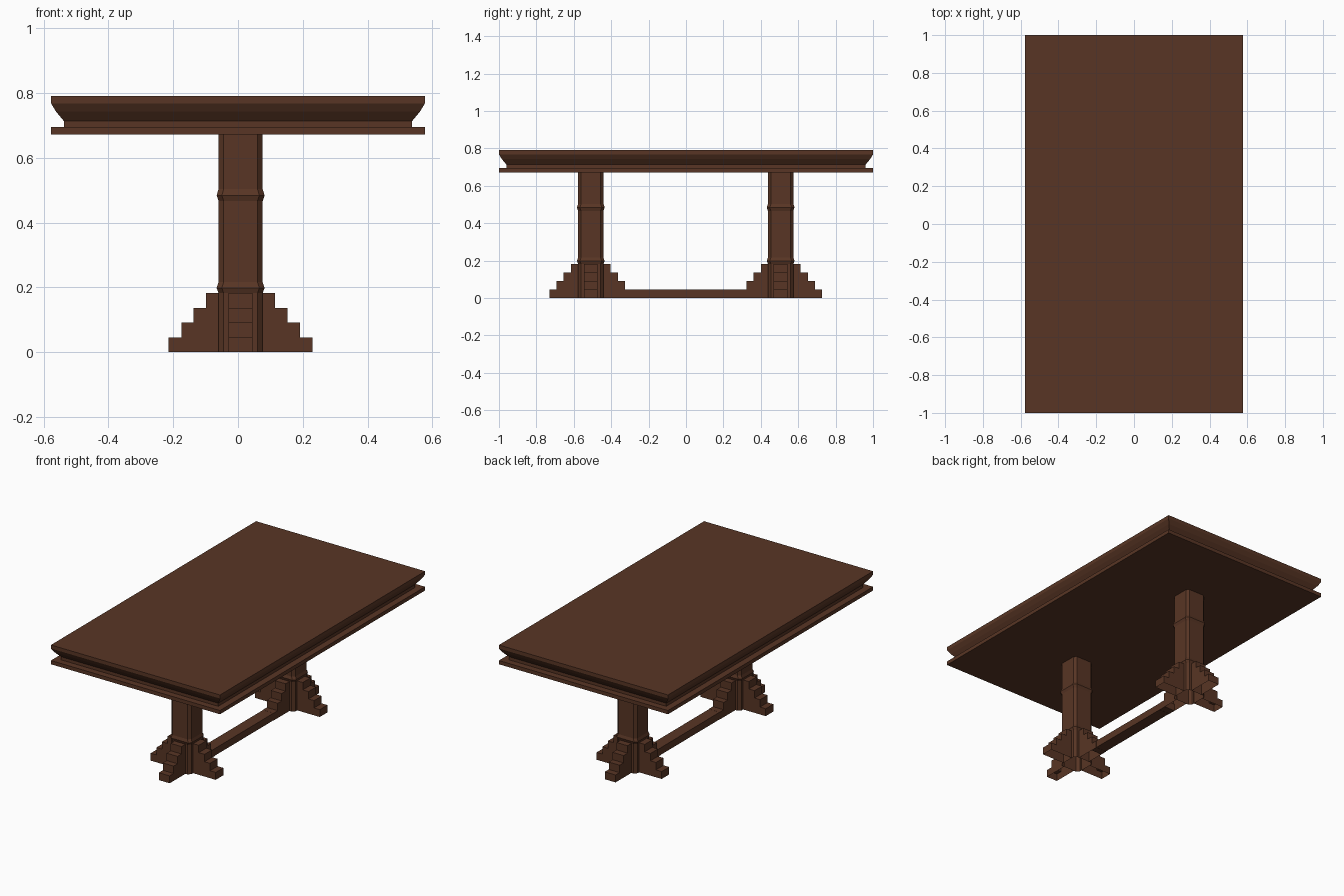
import bpy, bmesh
from math import pi
from mathutils import Matrix, Vector

if "Cube" in bpy.data.objects:
    bpy.data.objects.remove(bpy.data.objects["Cube"])

# Dark stained wood
wood = bpy.data.materials.new("dark brown wood")
wood.use_nodes = True
colour = (0.098, 0.036, 0.018, 1)
wood.diffuse_color = colour
bsdf = next(n for n in wood.node_tree.nodes if n.type == 'BSDF_PRINCIPLED')
bsdf.inputs["Base Color"].default_value = colour
bsdf.inputs["Roughness"].default_value = 0.8

CENTRE_X = 0.008
HALF_X, HALF_Y = 0.577, 1.0


def finish(name, bm):
    bmesh.ops.recalc_face_normals(bm, faces=bm.faces)
    mesh = bpy.data.meshes.new(name)
    bm.to_mesh(mesh)
    bm.free()
    mesh.materials.append(wood)
    obj = bpy.data.objects.new(name, mesh)
    bpy.context.collection.objects.link(obj)
    return obj


def rectangle(hx, hy):
    return [(-hx, -hy), (hx, -hy), (hx, hy), (-hx, hy)]


def octagon(half, chamfer=0.016):
    k = half - chamfer
    return [(-k, -half), (k, -half), (half, -k), (half, k),
            (k, half), (-k, half), (-half, k), (-half, -k)]


def loft(name, sections, centre=(0, 0), close_bottom=True):
    """Skin a stack of (outline, height) sections, lowest first."""
    bm = bmesh.new()
    rings = [[bm.verts.new((x + centre[0], y + centre[1], z)) for x, y in outline]
             for outline, z in sections]
    for low, high in zip(rings, rings[1:]):
        for i in range(len(low)):
            j = (i + 1) % len(low)
            bm.faces.new((low[i], low[j], high[j], high[i]))
    bm.faces.new(rings[-1])
    if close_bottom:
        bm.faces.new(rings[0][::-1])
    return finish(name, bm)


def stepped_foot(name, centre, angle):
    """Staircase bracket running outward from one column face, hollow below."""
    start, half_width = 0.066, 0.037
    reaches = [0.222, 0.183, 0.145, 0.106]
    rise = 0.0455
    profile = [(start, 0)]
    for i, reach in enumerate(reaches):
        profile += [(reach, i * rise), (reach, (i + 1) * rise)]
    profile.append((start, len(reaches) * rise))
    bm = bmesh.new()
    sides = [[bm.verts.new((r, w, z)) for r, z in profile]
             for w in (-half_width, half_width)]
    bm.faces.new(sides[0])
    bm.faces.new(sides[1][::-1])
    # Treads and risers only
    for i in range(1, len(profile) - 1):
        bm.faces.new((sides[0][i], sides[1][i], sides[1][i + 1], sides[0][i + 1]))
    move = Matrix.Translation(Vector((*centre, 0))) @ Matrix.Rotation(angle, 4, 'Z')
    bmesh.ops.transform(bm, matrix=move, verts=bm.verts)
    return finish(name, bm)


# Moulded table top above a thin apron board
top_profile = [(0.04, 0.694), (0.04, 0.713), (0.015, 0.743), (0, 0.768), (0, 0.79)]
loft("table_top", [(rectangle(HALF_X - d, HALF_Y - d), z) for d, z in top_profile])
loft("apron_board", [(rectangle(HALF_X, HALF_Y), z) for z in (0.671, 0.694)])

# Chamfered columns with two collars, each on four stepped feet
shaft, collar = 0.068, 0.074
column_profile = [(shaft, 0), (shaft, 0.182), (collar, 0.198), (shaft, 0.216),
                  (shaft, 0.466), (collar, 0.484), (shaft, 0.503), (shaft, 0.671)]
for label, y in (("front", -0.509), ("back", 0.506)):
    centre = (CENTRE_X, y)
    loft(label + "_column", [(octagon(h), z) for h, z in column_profile],
         centre, close_bottom=False)
    for i, side in enumerate(("left", "rear", "right", "forward")):
        stepped_foot(f"{label}_column_{side}_foot", centre, i * pi / 2)

# Floor stretcher joining the two columns
loft("stretcher", [(rectangle(0.036, 0.33), z) for z in (0.001, 0.045)], (CENTRE_X, 0))
